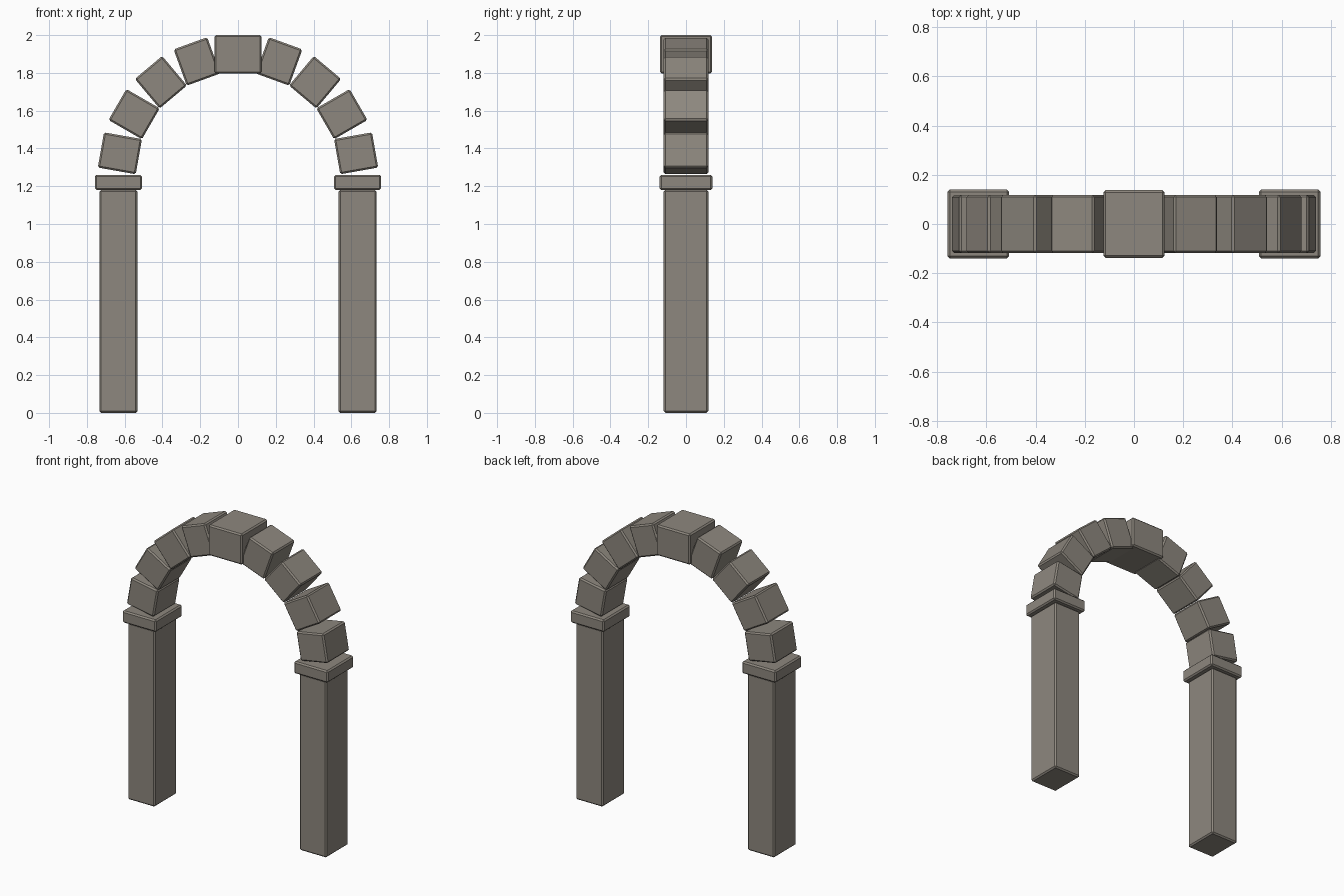
import bpy, math

if "Cube" in bpy.data.objects:
    bpy.data.objects.remove(bpy.data.objects["Cube"])

stone = bpy.data.materials.new("warm_grey_stone")
stone.diffuse_color = (0.27, 0.245, 0.21, 1)
stone.use_nodes = True
stone.node_tree.nodes["Principled BSDF"].inputs["Base Color"].default_value = stone.diffuse_color


def block(name, size, loc, tilt=0.0, bevel=0.009):
    """Stone block with lightly chamfered edges, tilted about the depth axis."""
    bpy.ops.mesh.primitive_cube_add(size=1, location=loc)
    ob = bpy.context.object
    ob.name = name
    ob.scale = size
    bpy.ops.object.transform_apply(location=False, rotation=False, scale=True)
    ob.rotation_euler = (0, tilt, 0)
    mod = ob.modifiers.new("chamfer", 'BEVEL')
    mod.width = bevel
    mod.segments = 1
    ob.data.materials.append(stone)
    return ob


# Piers and their cap stones
for side, sx in (("left", -1), ("right", 1)):
    block(side + "_pier", (0.2, 0.236, 1.18), (sx * 0.633, 0, 0.59))
    block(side + "_cap", (0.25, 0.28, 0.08), (sx * 0.633, 0, 1.22))

# Ring of arch stones around the spring point, with a larger keystone on top
RADIUS, SPRING = 0.635, 1.264
for i in range(9):
    a = math.radians(10 + 20 * i)
    key = i == 4
    size = (0.25, 0.276, 0.204) if key else (0.189, 0.236, 0.204)
    loc = (RADIUS * math.cos(a), 0, SPRING + RADIUS * math.sin(a))
    block("keystone" if key else f"arch_stone_{i + 1}", size, loc, math.pi / 2 - a)
